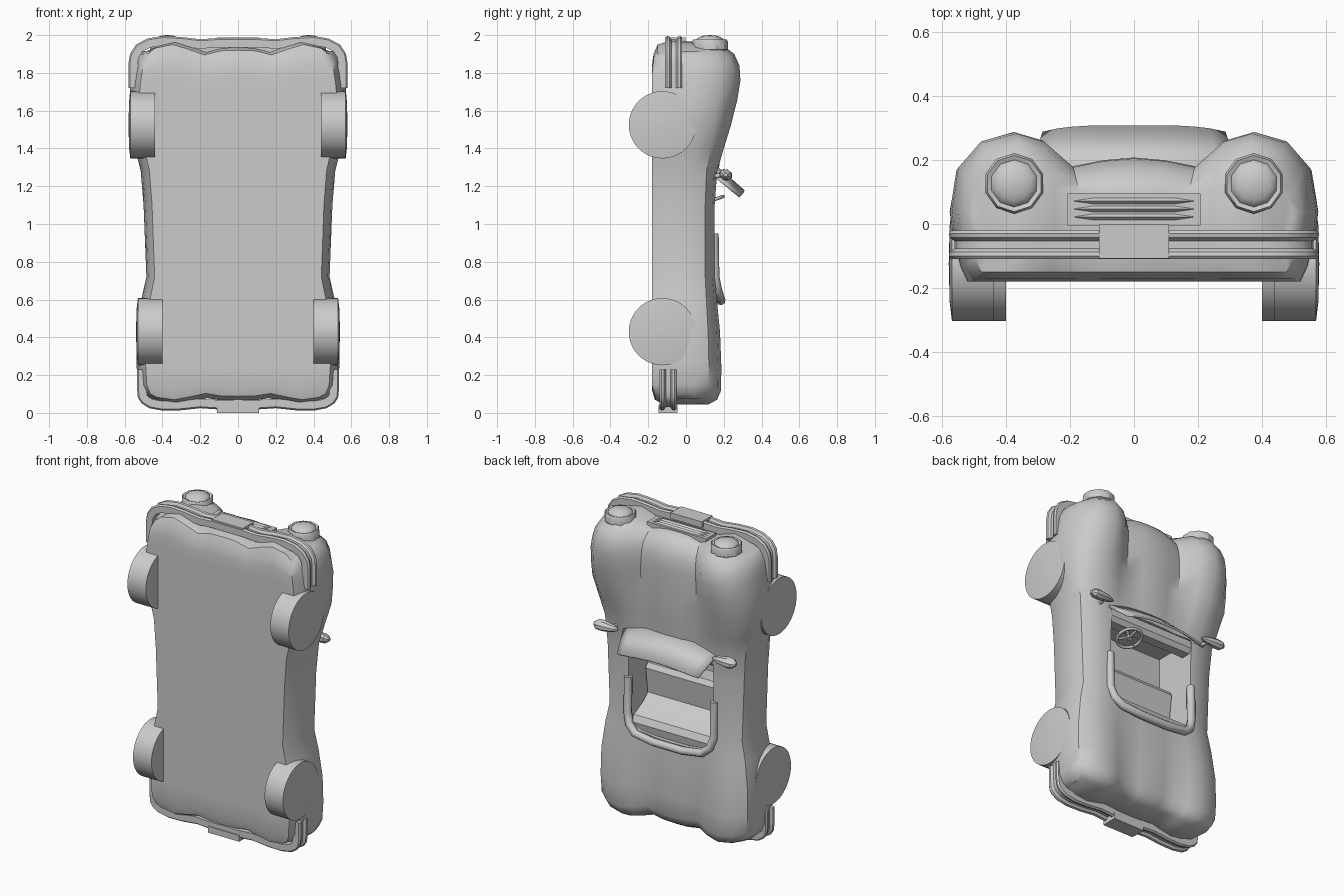
import bpy, bmesh, math
from mathutils import Vector, Matrix

if "Cube" in bpy.data.objects:
    bpy.data.objects.remove(bpy.data.objects["Cube"])

grey = bpy.data.materials.new("grey_paint")
grey.diffuse_color = (0.6, 0.6, 0.6, 1)
grey.use_nodes = True
grey.node_tree.nodes["Principled BSDF"].inputs["Base Color"].default_value = grey.diffuse_color


def finish(ob, angle=35):
    ob.data.materials.clear()
    ob.data.materials.append(grey)
    bpy.ops.object.select_all(action='DESELECT')
    ob.select_set(True)
    bpy.context.view_layer.objects.active = ob
    bpy.ops.object.shade_smooth_by_angle(angle=math.radians(angle))
    return ob


def make(name, verts, faces, angle=35, smooth=True):
    me = bpy.data.meshes.new(name)
    me.from_pydata([tuple(v) for v in verts], [], faces)
    bm = bmesh.new()
    bm.from_mesh(me)
    bmesh.ops.remove_doubles(bm, verts=bm.verts, dist=1e-5)
    bmesh.ops.recalc_face_normals(bm, faces=bm.faces)
    bm.to_mesh(me)
    bm.free()
    ob = bpy.data.objects.new(name, me)
    bpy.context.collection.objects.link(ob)
    return finish(ob, angle) if smooth else ob


def loft(name, rings, angle=35, caps=True):
    n = len(rings[0])
    verts = [v for r in rings for v in r]
    faces = [(k*n+i, k*n+(i+1) % n, (k+1)*n+(i+1) % n, (k+1)*n+i)
             for k in range(len(rings)-1) for i in range(n)]
    if caps:
        faces += [tuple(range(n)), tuple(range((len(rings)-1)*n, len(rings)*n))]
    return make(name, verts, faces, angle)


def prism_x(name, yz, half, smooth=True):
    return loft(name, [[(s*half, y, z) for y, z in yz] for s in (-1, 1)])


def box(name, x0, x1, y0, y1, z0, z1):
    return loft(name, [[(x0, y0, z), (x1, y0, z), (x1, y1, z), (x0, y1, z)] for z in (z0, z1)])


def lathe(name, profile, n, mat, angle=35):
    # profile of (radius, height), turned around local z
    rings = [[mat @ Vector((r*math.sin(2*math.pi*i/n), r*math.cos(2*math.pi*i/n), h))
              for i in range(n)] for r, h in profile]
    return loft(name, rings, angle)


def tube(name, pts, radius):
    cu = bpy.data.curves.new(name, 'CURVE')
    cu.dimensions = '3D'
    cu.bevel_depth = radius
    cu.bevel_resolution = 2
    cu.use_fill_caps = True
    sp = cu.splines.new('POLY')
    sp.points.add(len(pts)-1)
    for p, q in zip(sp.points, pts):
        p.co = (*q, 1)
    ob = bpy.data.objects.new(name, cu)
    bpy.context.collection.objects.link(ob)
    bpy.ops.object.select_all(action='DESELECT')
    ob.select_set(True)
    bpy.context.view_layer.objects.active = ob
    bpy.ops.object.convert(target='MESH')
    return finish(bpy.context.view_layer.objects.active, 50)


# Body shell: z station, half width, fender top, hood top, valley, floor
stations = [
    (1.965, .50, .12, .10, .10, -.10), (1.95, .525, .19, .14, .13, -.15),
    (1.90, .55, .255, .18, .165, -.172), (1.84, .56, .283, .205, .178, -.18),
    (1.76, .57, .288, .208, .18, -.18), (1.66, .576, .272, .205, .178, -.18),
    (1.53, .577, .24, .20, .172, -.18), (1.40, .545, .20, .19, .165, -.18),
    (1.28, .515, .165, .172, .158, -.18), (1.10, .50, .152, .155, .152, -.18),
    (.72, .485, .152, .152, .15, -.18), (.60, .512, .163, .158, .152, -.18),
    (.43, .535, .18, .165, .155, -.18), (.25, .538, .187, .162, .148, -.18),
    (.12, .53, .186, .155, .14, -.18), (.07, .51, .165, .13, .12, -.165),
    (.045, .48, .12, .09, .085, -.12)]
columns = [0, .17, .34, .5, .66, .84, .965]
scallop = [.03, .033, .055, .025, 0, .02, .05]


def section(z, w, peak, hood, valley, low):
    tops = [hood, hood*.7+valley*.3, valley, valley+(peak-valley)*.75, peak,
            .04+(peak-.04)*.88, .04+(peak-.04)*.55]
    half = [(t, y, s) for t, y, s in zip(columns, tops, scallop)]
    half += [(1, .04, .05), (.98, low+(.04-low)*.57, .05), (.95, low+(.04-low)*.22, .05)]
    half += [(min(t, .91), low, s) for t, s in zip(columns[::-1], scallop[::-1])]
    pull = -max(0, min(1, (z-1.6)/.25)) + .6*max(0, min(1, (.35-z)/.25))
    right = [(t*w, y, z+pull*s) for t, y, s in half]
    return right + [(-x, y, zz) for x, y, zz in right[-2:0:-1]]


rings = [section(*s) for s in stations]
n = len(rings[0])
verts = [v for r in rings for v in r]
faces = [(k*n+i, k*n+(i+1) % n, (k+1)*n+(i+1) % n, (k+1)*n+i)
         for k in range(len(rings)-1) for i in range(n)]
for base in (0, (len(rings)-1)*n):      # nose and tail caps
    for side in (1, -1):
        for i in range(6):
            faces.append(tuple(base+(side*j) % n for j in (i, i+1, 15-i, 16-i)))
        faces.append(tuple(base+(side*j) % n for j in (6, 7, 8, 9, 10)))
body = make("body", verts, faces, smooth=False)

# Cockpit opening with rounded rear corners
outline = [(.30, 1.25), (.30, .72), (.28, .66), (.23, .625), (.1, .61)]
outline = outline + [(-x, z) for x, z in outline[::-1]]
cutter = loft("cockpit_cutter", [[(x, y, z) for x, z in outline] for y in (-.13, .4)])
cutter.hide_render = True
mod = body.modifiers.new("cockpit", 'BOOLEAN')
mod.operation = 'DIFFERENCE'
mod.solver = 'EXACT'
mod.object = cutter
bpy.ops.object.select_all(action='DESELECT')
body.select_set(True)
bpy.context.view_layer.objects.active = body
bpy.ops.object.modifier_apply(modifier=mod.name)
bpy.data.objects.remove(cutter)
finish(body, 38)

# Cockpit rim, seat and dashboard
rim = [(.305, .148, .95), (.305, .152, .72), (.285, .165, .655), (.235, .178, .612), (.1, .184, .595)]
tube("cockpit_rim", rim + [(-x, y, z) for x, y, z in rim[::-1]], .025)
prism_x("bench_seat", [(-.135, .98), (-.02, .98), (.0, .95), (-.02, .79), (.02, .75),
                       (.12, .70), (.14, .66), (.13, .60), (-.135, .60)], .285)
prism_x("dashboard", [(.05, 1.26), (.05, 1.20), (.08, 1.17), (.14, 1.17), (.158, 1.20), (.15, 1.26)], .302)

# Curved windscreen
cols = 12
verts, faces = [], []
for i in range(cols+1):
    s = -1 + 2*i/cols
    verts += [(.33*s, .152, 1.31-.055*s*s), (.285*s, .305-.02*s**4, 1.175-.03*s*s)]
for i in range(cols):
    faces.append((2*i, 2*i+2, 2*i+3, 2*i+1))
screen = make("windscreen", verts, faces)
sol = screen.modifiers.new("thickness", 'SOLIDIFY')
sol.thickness = .012
sol.offset = 0

# Steering wheel with spokes and column
tilt = Matrix.Translation((.14, .125, 1.12)) @ Matrix.Rotation(math.radians(20), 4, 'X')
ring = [tilt @ Vector((.075*math.cos(a), .075*math.sin(a), 0))
        for a in [2*math.pi*i/24 for i in range(25)]]
tube("steering_wheel", ring, .009)
for i in range(3):
    a = math.radians(90+120*i)
    tube("steering_spoke", [tilt @ Vector((0, 0, .005)),
                            tilt @ Vector((.075*math.cos(a), .075*math.sin(a), 0))], .007)
lathe("steering_column", [(.018, -.008), (.018, .012), (.01, .02), (.01, .13)], 10, tilt)

# Wheels: slightly domed outer face
for label, z, x0, x1 in (("front", 1.525, .44, .57), ("rear", .43, .40, .53)):
    for s in (1, -1):
        m = Matrix.Translation((0, -.125, z)) @ Matrix.Rotation(s*math.pi/2, 4, 'Y')
        lathe(label+"_wheel", [(.001, x0), (.178, x0), (.178, x1), (.12, x1+.007), (.001, x1+.01)], 40, m)


# Bumpers: ridged section swept along a wraparound path
def bumper(name, half, yc, out):
    path = [(-x, z) for x, z in half[:0:-1]] + half
    sec = [(-.05, -.045), (-.008, -.045), (0, -.035), (-.003, -.022), (-.018, -.012),
           (-.018, .012), (-.003, .022), (0, .035), (-.008, .045), (-.05, .045)]
    rows = []
    for i, (x, z) in enumerate(path):
        a, b = path[max(i-1, 0)], path[min(i+1, len(path)-1)]
        nrm = Vector((-(b[1]-a[1]), b[0]-a[0])).normalized() * out
        rows.append([(x+nrm.x*d, yc+v, z+nrm.y*d) for d, v in sec])
    loft(name, rows, 40)


bumper("front_bumper", [(0, 1.985), (.1, 1.985), (.2, 1.978), (.3, 1.99), (.4, 1.995), (.48, 1.982),
                        (.54, 1.95), (.572, 1.9), (.58, 1.85), (.58, 1.72)], -.065, 1)
bumper("rear_bumper", [(0, .02), (.1, .018), (.2, .025), (.3, .014), (.4, .012), (.47, .025),
                       (.51, .05), (.53, .08), (.535, .13), (.535, .23)], -.095, -1)

# Number plates
box("front_plate", -.11, .11, -.108, -.002, 1.95, 1.988)
box("rear_plate", -.11, .11, -.145, -.045, .0, .04)

# Grille with tapered bars
box("grille", -.208, .208, -.005, .095, 1.87, 1.942)
for yc in (.022, .047, .072):
    loft("grille_bar", [[(x, yc-h, 1.94), (x, yc, 1.94+1.1*h), (x, yc+h, 1.94)]
                        for x, h in ((-.19, .002), (-.13, .011), (.13, .011), (.19, .002))])

# Headlights and door mirrors
for s in (1, -1):
    lathe("headlight", [(.08, 1.84), (.088, 1.92), (.095, 1.925), (.095, 1.965), (.088, 1.978), (.074, 1.972),
                        (.07, 1.98), (.055, 1.99), (.03, 1.998), (.001, 2.0)], 10,
          Matrix.Translation((s*.375, .127, 0)))
    m = Matrix.Translation((s*.42, .21, 1.26)) @ Matrix.Rotation(math.radians(-25), 4, 'X') @ \
        Matrix.Rotation(s*math.pi/2, 4, 'Y') @ Matrix.Diagonal((.85, 1, 1, 1))
    lathe("door_mirror", [(.008, -.085), (.024, -.05), (.036, .02), (.034, .055), (.012, .08)], 8, m)
    tube("mirror_stem", [(s*.38, .13, 1.25), (s*.39, .2, 1.26)], .012)
